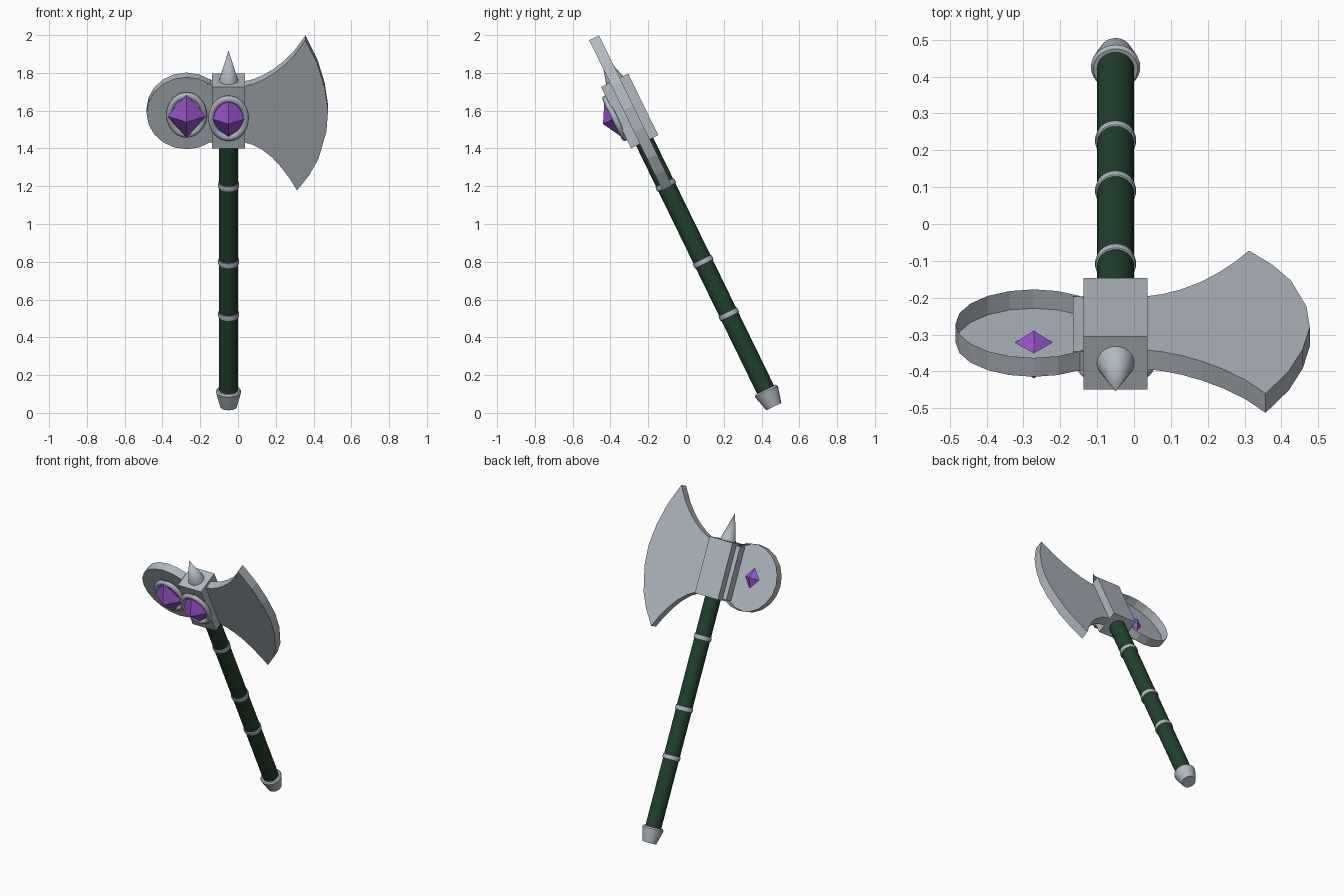
import bpy, bmesh
from math import radians, pi, cos, sin
from mathutils import Matrix, Vector

cube = bpy.data.objects.get("Cube")
if cube:
    bpy.data.objects.remove(cube, do_unlink=True)

# The axe is built upright (handle along z), then leaned forward as a whole
LEAN = Matrix.Translation((-0.05, 0.465, 0.033)) @ Matrix.Rotation(radians(26), 4, 'X')


def material(name, rgb):
    m = bpy.data.materials.new(name)
    m.use_nodes = True
    m.diffuse_color = (*rgb, 1)
    m.node_tree.nodes["Principled BSDF"].inputs["Base Color"].default_value = (*rgb, 1)
    return m


STEEL = material("steel", (0.44, 0.48, 0.53))
GREEN = material("dark_green", (0.015, 0.052, 0.026))
PURPLE = material("purple_gem", (0.32, 0.09, 0.60))


def finish(name, bm, mat, smooth=False):
    bmesh.ops.recalc_face_normals(bm, faces=bm.faces)
    me = bpy.data.meshes.new(name)
    bm.to_mesh(me)
    bm.free()
    me.materials.append(mat)
    ob = bpy.data.objects.new(name, me)
    bpy.context.collection.objects.link(ob)
    ob.matrix_world = LEAN
    if smooth:
        bpy.ops.object.select_all(action='DESELECT')
        ob.select_set(True)
        bpy.context.view_layer.objects.active = ob
        bpy.ops.object.shade_smooth_by_angle(angle=radians(35))
    return ob


def lathe(name, profile, mat, sides=32):
    """Spin (radius, height) points around the handle axis."""
    bm = bmesh.new()
    vs = [bm.verts.new((r, 0, h)) for r, h in profile]
    es = [bm.edges.new(p) for p in zip(vs, vs[1:])]
    bmesh.ops.spin(bm, geom=vs + es, axis=(0, 0, 1), cent=(0, 0, 0),
                   steps=sides, angle=2 * pi)
    bmesh.ops.remove_doubles(bm, verts=bm.verts, dist=1e-4)
    return finish(name, bm, mat, True)


def plate(name, outline, front, back, mat):
    """Extrude an (x, z) outline from front to back."""
    bm = bmesh.new()
    face = bm.faces.new([bm.verts.new((x, front, z)) for x, z in outline])
    ext = bmesh.ops.extrude_face_region(bm, geom=[face], use_keep_orig=True)
    moved = [v for v in ext["geom"] if isinstance(v, bmesh.types.BMVert)]
    bmesh.ops.translate(bm, verts=moved, vec=(0, back - front, 0))
    return bm


# Handle, bands, pommel and top spike
lathe("handle", [(0, 0.07), (0.05, 0.07), (0.05, 1.6), (0, 1.6)], GREEN)
for i, h in enumerate((0.544, 0.854, 1.306)):
    lathe(f"handle_band_{i + 1}",
          [(0.048, h - 0.015), (0.054, h - 0.013), (0.056, h),
           (0.054, h + 0.013), (0.048, h + 0.015)], STEEL)
lathe("pommel", [(0, 0), (0.044, 0), (0.064, 0.075), (0.067, 0.09),
                 (0.06, 0.1), (0.048, 0.1)], STEEL)
lathe("top_spike", [(0, 1.92), (0.051, 1.92), (0, 2.097)], STEEL)

# Head block
bm = bmesh.new()
bmesh.ops.create_cube(bm, size=1, matrix=Matrix.Translation((0, 0, 1.741))
                      @ Matrix.Diagonal((0.173, 0.16, 0.362, 1)))
finish("head_block", bm, STEEL)

# Crescent blade: concave neck curves and a convex cutting edge
outline = [(-0.115, 1.912), (0.084, 1.902), (0.13, 1.914), (0.18, 1.937),
           (0.235, 1.972), (0.291, 2.02), (0.35, 2.085), (0.407, 2.172),
           (0.47, 2.033), (0.508, 1.897), (0.527, 1.761), (0.518, 1.632),
           (0.476, 1.473), (0.426, 1.375), (0.362, 1.287),
           (0.325, 1.355), (0.28, 1.422), (0.23, 1.482), (0.174, 1.53),
           (0.13, 1.555), (0.084, 1.57), (-0.115, 1.57)]
finish("blade", plate("blade", outline, -0.028, 0.03, STEEL), STEEL)

# Round dish opposite the blade, open at the back
DISC_X, MID = -0.222, 1.741
circle = [(DISC_X + 0.212 * cos(a), MID + 0.212 * sin(a))
          for a in (2 * pi * k / 20 for k in range(20))]
bm = plate("dish", circle, -0.026, 0.031, STEEL)
lid = [f for f in bm.faces if len(f.verts) > 4 and f.calc_center_median().y > 0]
bmesh.ops.delete(bm, geom=lid, context='FACES_ONLY')
finish("round_dish", bm, STEEL)


# Oval gem settings
def gem_setting(label, x, ring_y, gem_y):
    bm = bmesh.new()
    steps = 40
    for k in range(12):
        a = 2 * pi * k / 12
        bm.verts.new((1 + 0.17 * cos(a), 0.016 * sin(a), 0))
    vs = list(bm.verts)
    es = [bm.edges.new((vs[k], vs[(k + 1) % 12])) for k in range(12)]
    bmesh.ops.spin(bm, geom=vs + es, axis=(0, 1, 0), cent=(0, 0, 0),
                   steps=steps, angle=2 * pi)
    bmesh.ops.remove_doubles(bm, verts=bm.verts, dist=1e-4)
    bmesh.ops.transform(bm, verts=bm.verts, matrix=Matrix.Translation((x, ring_y, MID))
                        @ Matrix.Diagonal((0.092, 1, 0.113, 1)))
    finish(f"{label}_gem_ring", bm, STEEL, True)

    # Four-sided double pyramid
    bm = bmesh.new()
    c = Vector((x, gem_y, MID))
    girdle = [bm.verts.new(c + Vector((0.102 * cos(a), 0, 0.128 * sin(a))))
              for a in (0, pi / 2, pi, 3 * pi / 2)]
    for tip_y in (-0.072, 0.072):
        tip = bm.verts.new(c + Vector((0, tip_y, 0)))
        for k in range(4):
            bm.faces.new((girdle[k], girdle[(k + 1) % 4], tip))
    finish(f"{label}_gem", bm, PURPLE)


gem_setting("block", 0, -0.087, -0.085)
gem_setting("dish", DISC_X, -0.047, -0.062)
